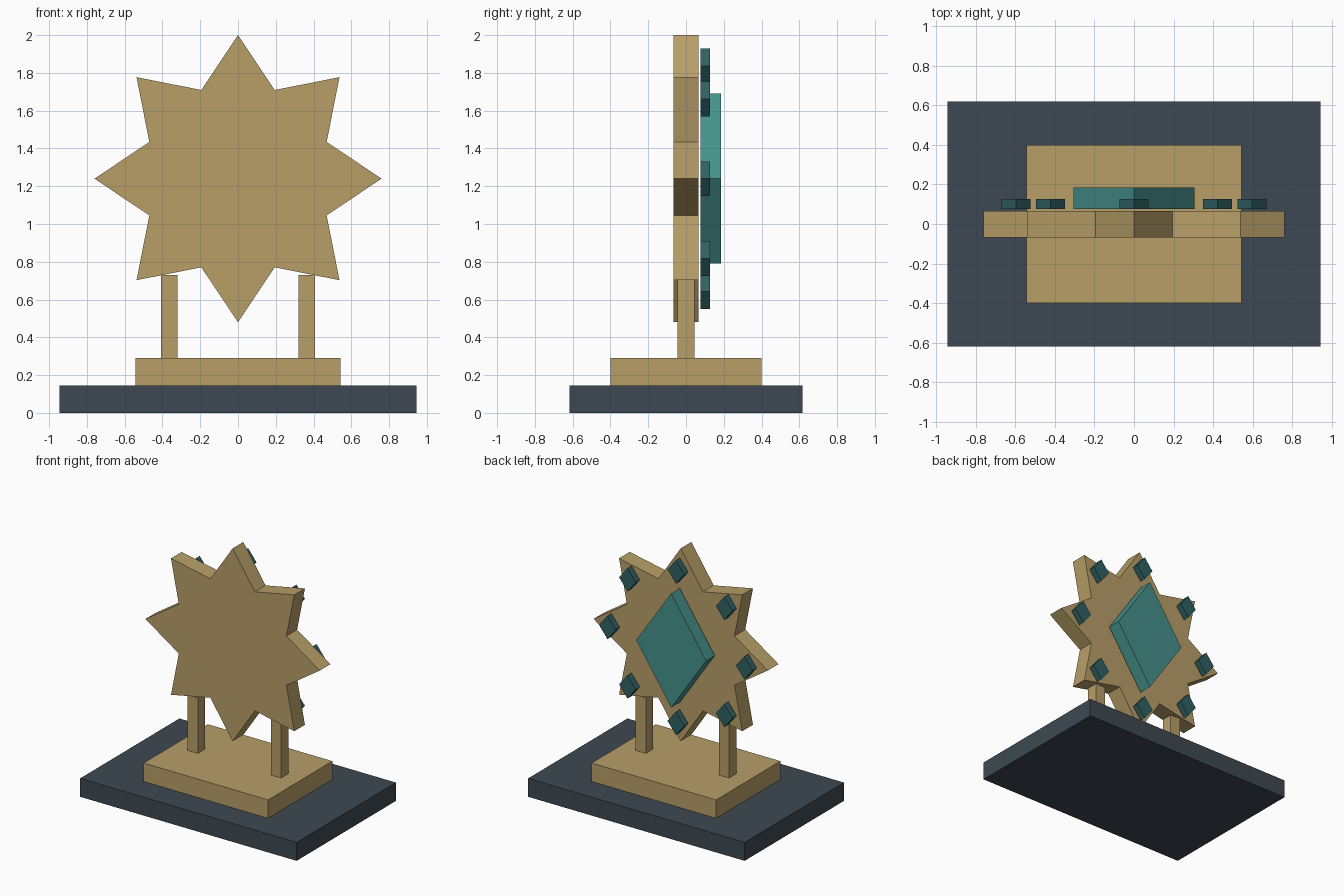
import bpy
import bmesh
import math

if "Cube" in bpy.data.objects:
    bpy.data.objects.remove(bpy.data.objects["Cube"])


def material(name, rgb):
    """Flat colour from 0-255 display values, stored as linear."""
    m = bpy.data.materials.new(name)
    m.diffuse_color = [((c / 255 + 0.055) / 1.055) ** 2.4 for c in rgb] + [1]
    m.use_nodes = True
    m.node_tree.nodes["Principled BSDF"].inputs["Base Color"].default_value = m.diffuse_color
    return m


gold = material("antique gold", (184, 159, 104))
slate = material("dark slate", (61, 73, 82))
teal = material("teal", (70, 146, 139))
deep_teal = material("deep teal", (48, 97, 100))


def prism(name, profile, y0, y1, mat):
    """Extrude an XZ outline from y0 to y1."""
    bm = bmesh.new()
    face = bm.faces.new([bm.verts.new((x, y0, z)) for x, z in profile])
    new = bmesh.ops.extrude_face_region(bm, geom=[face])["geom"]
    verts = [v for v in new if isinstance(v, bmesh.types.BMVert)]
    bmesh.ops.translate(bm, verts=verts, vec=(0, y1 - y0, 0))
    bmesh.ops.recalc_face_normals(bm, faces=bm.faces)
    mesh = bpy.data.meshes.new(name)
    bm.to_mesh(mesh)
    bm.free()
    mesh.materials.append(mat)
    ob = bpy.data.objects.new(name, mesh)
    bpy.context.collection.objects.link(ob)
    return ob


def block(name, x0, x1, half_y, z0, z1, mat):
    outline = [(x0, z0), (x1, z0), (x1, z1), (x0, z1)]
    return prism(name, outline, -half_y, half_y, mat)


def diamond(name, cx, cz, half_x, half_z, y0, y1, mat):
    outline = [(cx - half_x, cz), (cx, cz - half_z),
               (cx + half_x, cz), (cx, cz + half_z)]
    return prism(name, outline, y0, y1, mat)


# Stepped base
block("base_slab", -0.944, 0.944, 0.618, 0, 0.145, slate)
block("plinth", -0.543, 0.543, 0.4, 0.145, 0.29, gold)

# Pair of support posts
for side, label in ((-1, "left"), (1, "right")):
    x = side * 0.363
    block(label + "_post", x - 0.044, x + 0.044, 0.045, 0.29, 0.73, gold)

# Eight-pointed star
CZ = 1.24
outline = []
for i in range(16):
    r = 0.76 if i % 2 == 0 else 0.508
    a = i * math.pi / 8
    outline.append((r * math.cos(a), CZ + r * math.sin(a)))
prism("star_plate", outline, -0.067, 0.066, gold)

# Large centre gem and ring of small upright gems on the back
diamond("centre_gem", 0, CZ, 0.305, 0.45, 0.077, 0.185, teal)
for i in range(8):
    a = i * math.pi / 4
    diamond("small_gem_%d" % (i + 1), 0.597 * math.cos(a),
            CZ + 0.597 * math.sin(a), 0.073, 0.092, 0.077, 0.126, deep_teal)
